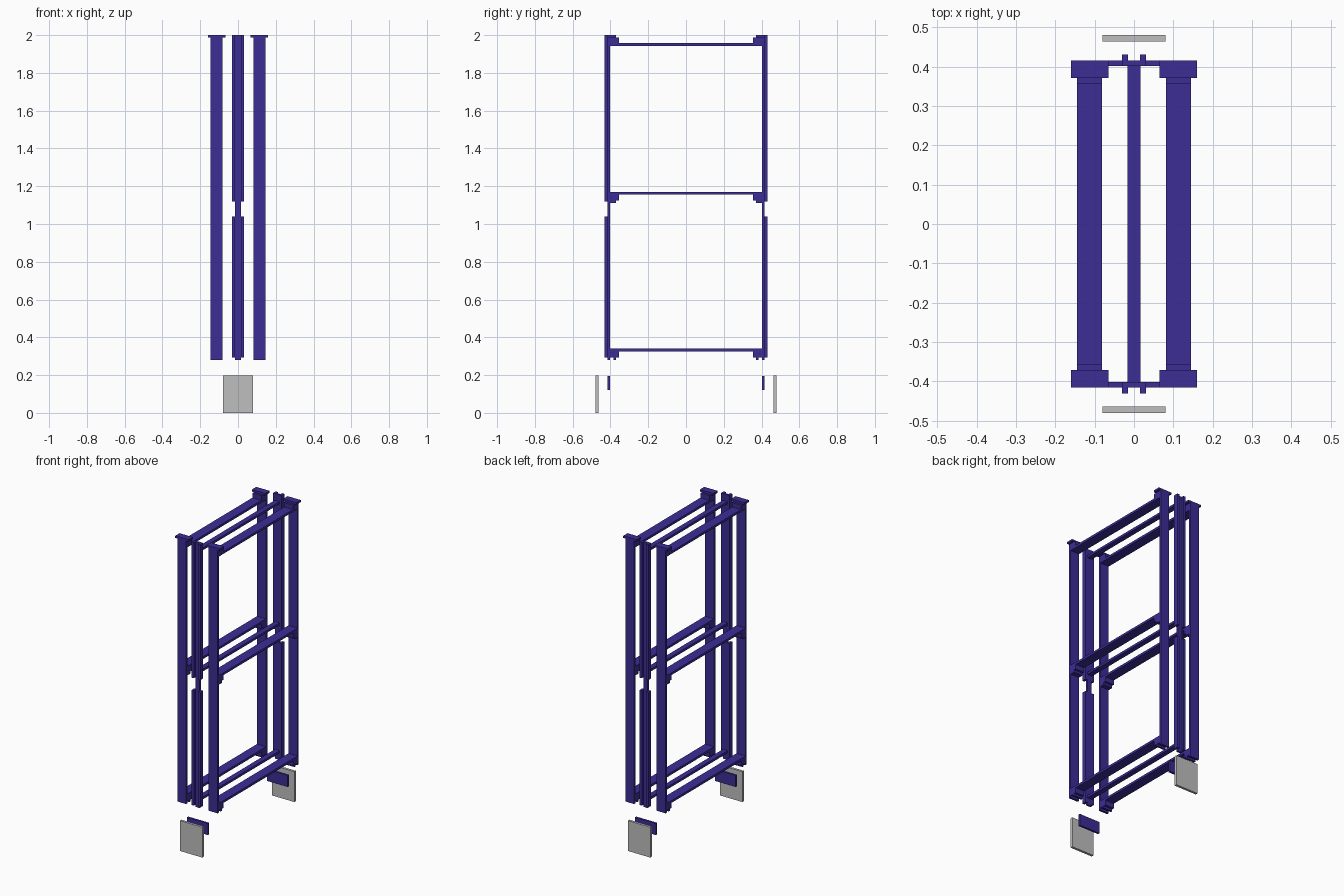
import bpy
import bmesh
from mathutils import Matrix, Vector

cube = bpy.data.objects.get("Cube")
if cube:
    bpy.data.objects.remove(cube, do_unlink=True)


def make_material(name, color):
    mat = bpy.data.materials.new(name)
    mat.use_nodes = True
    mat.diffuse_color = color
    mat.node_tree.nodes["Principled BSDF"].inputs["Base Color"].default_value = color
    return mat


INDIGO = make_material("indigo_metal", (0.045, 0.026, 0.305, 1))
GREY = make_material("grey_plate", (0.52, 0.52, 0.52, 1))


def boxes(name, mat, spans):
    """One object from boxes given as ((x0, x1), (y0, y1), (z0, z1))."""
    bm = bmesh.new()
    for span in spans:
        center = Vector([(a + b) / 2 for a, b in span])
        size = [abs(b - a) for a, b in span]
        bmesh.ops.create_cube(bm, size=1, matrix=Matrix.Translation(center) @ Matrix.Diagonal((*size, 1)))
    mesh = bpy.data.meshes.new(name)
    bm.to_mesh(mesh)
    bm.free()
    mesh.materials.append(mat)
    obj = bpy.data.objects.new(name, mesh)
    bpy.context.collection.objects.link(obj)
    return obj


BASE = 0.28              # underside of the frames
INNER, OUTER = 0.402, 0.416   # post thickness along y
RAILS = {"bottom": (0.325, 0.34), "middle": (1.155, 1.17), "top": (1.942, 1.957)}

# Cross rails of the two wide frames and the narrow centre frame
for frame, x0, x1 in (("right", -0.145, -0.081), ("centre", -0.017, 0.017), ("left", 0.081, 0.145)):
    for level, z in RAILS.items():
        boxes(f"{frame}_{level}_rail", INDIGO, [((x0, x1), (-INNER, INNER), z)])

for end, s in (("front", -1), ("back", 1)):
    def ys(a, b):
        return (s * a, s * b)

    # Wide posts with their stepped corner brackets
    for side, m in (("right", -1), ("left", 1)):
        wide = (m * 0.081, m * 0.145)
        boxes(f"{side}_{end}_post", INDIGO, [(wide, ys(INNER, OUTER), (BASE, 2))])
        boxes(f"{side}_{end}_top_bracket", INDIGO, [
            (wide, ys(0.356, INNER), (1.957, 1.987)),
            ((m * 0.065, m * 0.16), ys(0.371, OUTER), (1.987, 2)),
        ])
        boxes(f"{side}_{end}_middle_bracket", INDIGO, [
            (wide, ys(0.356, INNER), (1.125, 1.155)),
            (wide, ys(0.371, INNER), (1.11, 1.125)),
        ])
        boxes(f"{side}_{end}_bottom_bracket", INDIGO, [
            (wide, ys(0.356, INNER), (0.293, 0.325)),
            (wide, ys(0.371, 0.383), (BASE, 0.293)),
        ])

    # Narrow centre post carrying two lengths of outward-facing channel
    boxes(f"centre_{end}_post", INDIGO, [((-0.015, 0.015), ys(INNER, OUTER), (BASE, 2))])
    for level, z in (("lower", (0.293, 1.04)), ("upper", (1.12, 2))):
        spans = []
        for m in (-1, 1):
            spans.append(((m * 0.015, m * 0.031), ys(INNER, 0.431), z))
        boxes(f"{end}_{level}_channel", INDIGO, spans)

    # Loose blade and cover plate below the frames
    boxes(f"{end}_blade", INDIGO, [((-0.075, 0.075), ys(INNER, OUTER), (0.12, 0.195))])
    boxes(f"{end}_cover_plate", GREY, [((-0.08, 0.08), ys(0.464, 0.48), (0, 0.197))])
